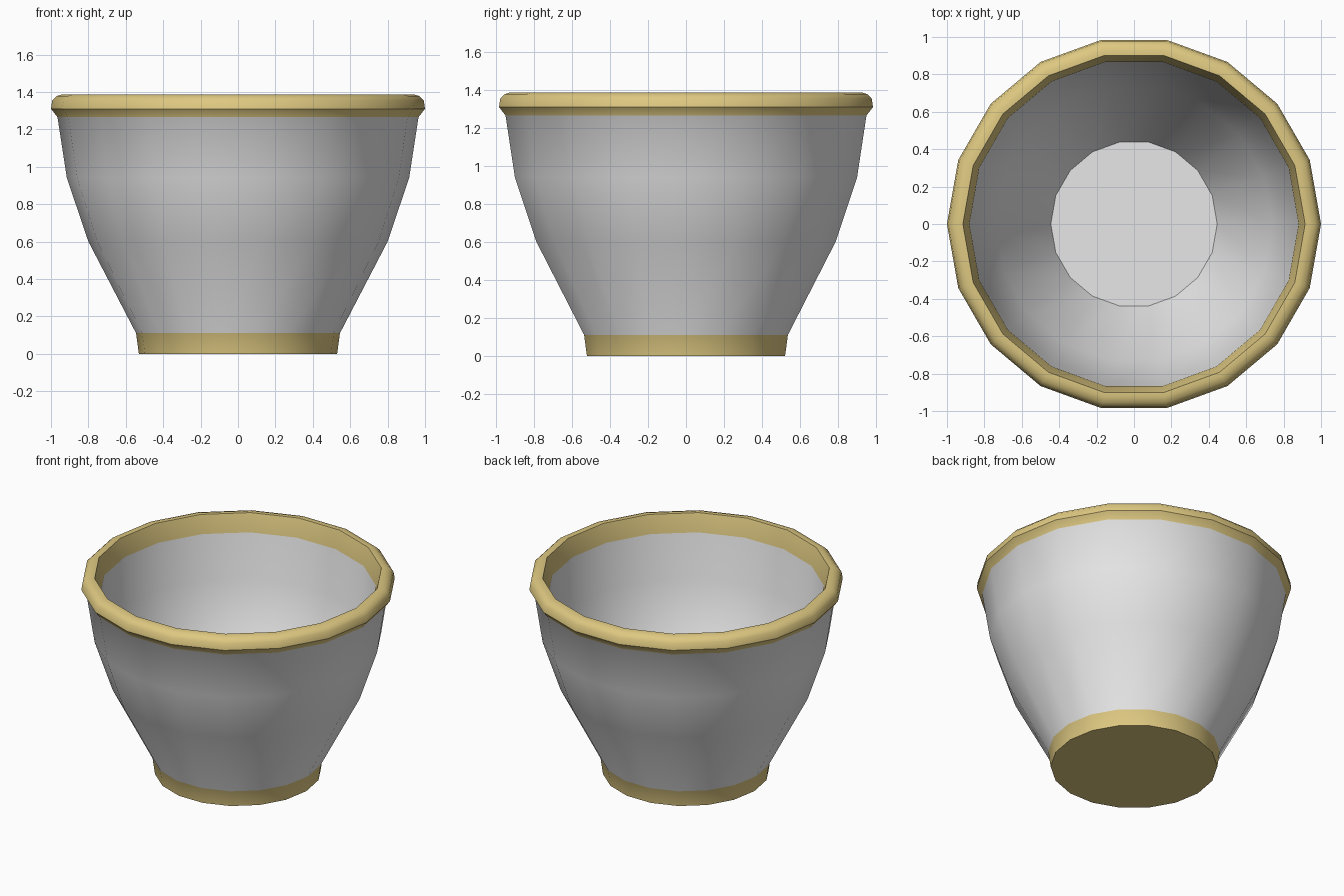
import bpy, bmesh, math

if "Cube" in bpy.data.objects:
    bpy.data.objects.remove(bpy.data.objects["Cube"])

SIDES = 18


def material(name, rgb):
    m = bpy.data.materials.new(name)
    m.diffuse_color = (*rgb, 1)
    m.use_nodes = True
    m.node_tree.nodes["Principled BSDF"].inputs["Base Color"].default_value = m.diffuse_color
    return m


white = material("glaze_white", (0.8, 0.8, 0.8))
gold = material("gold_trim", (0.73, 0.58, 0.22))

# Profile (radius, height, material of the band leading to the next point)
GOLD, WHITE = 1, 0
profile = [
    (0.53, 0.0, GOLD), (0.545, 0.11, WHITE),                     # foot
    (0.80, 0.60, WHITE), (0.915, 0.94, WHITE),                   # outer wall
    (0.965, 1.265, GOLD), (1.0, 1.31, GOLD), (0.993, 1.355, GOLD),
    (0.97, 1.378, GOLD), (0.94, 1.387, GOLD), (0.915, 1.387, GOLD),  # rim
    (0.88, 1.265, WHITE), (0.855, 0.95, WHITE),                  # inner wall
    (0.74, 0.62, WHITE), (0.445, 0.11, WHITE),                   # floor edge
]

# Lathe the bowl
bm = bmesh.new()
rings = []
for r, z, _ in profile:
    rings.append([bm.verts.new((r * math.cos(math.tau * i / SIDES),
                                r * math.sin(math.tau * i / SIDES), z))
                  for i in range(SIDES)])
for (lower, upper), (_, _, mat) in zip(zip(rings, rings[1:]), profile):
    for i in range(SIDES):
        j = (i + 1) % SIDES
        bm.faces.new((lower[i], lower[j], upper[j], upper[i])).material_index = mat

# Underside and inner floor
bm.faces.new(rings[0][::-1]).material_index = GOLD
bm.faces.new(rings[-1]).material_index = WHITE

mesh = bpy.data.meshes.new("bowl")
bm.to_mesh(mesh)
bm.free()
mesh.materials.append(white)
mesh.materials.append(gold)
bowl = bpy.data.objects.new("bowl", mesh)
bpy.context.collection.objects.link(bowl)

# Smooth sides, sharp foot and floor edges
bpy.context.view_layer.objects.active = bowl
bowl.select_set(True)
bpy.ops.object.shade_smooth_by_angle(angle=math.radians(42))
